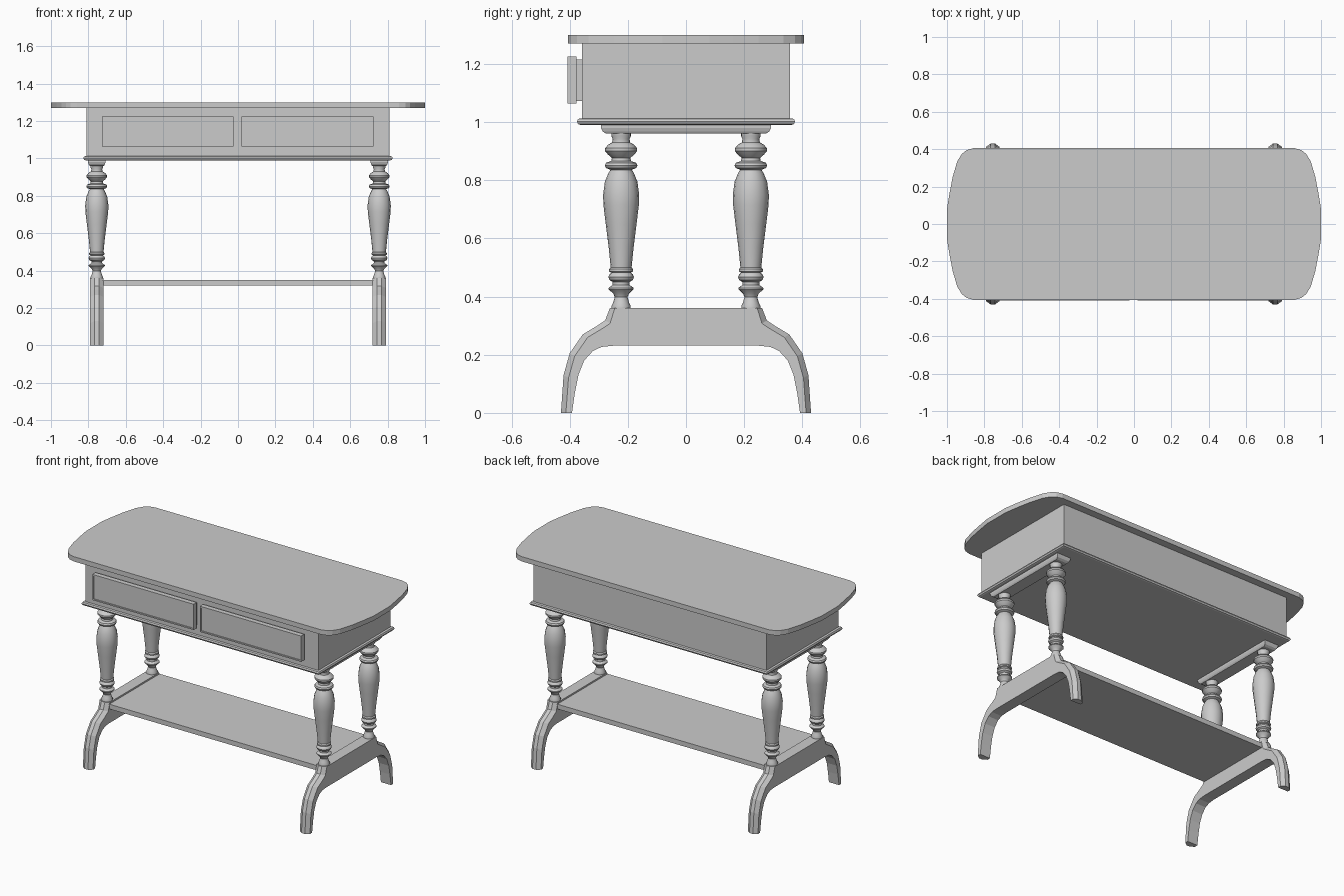
import bpy, bmesh, math

if "Cube" in bpy.data.objects:
    bpy.data.objects.remove(bpy.data.objects["Cube"])

grey = bpy.data.materials.new("plain grey")
grey.diffuse_color = (0.6, 0.6, 0.6, 1)
grey.use_nodes = True
grey.node_tree.nodes["Principled BSDF"].inputs["Base Color"].default_value = grey.diffuse_color


def finish(name, bm, smooth=False):
    bmesh.ops.recalc_face_normals(bm, faces=bm.faces)
    me = bpy.data.meshes.new(name)
    bm.to_mesh(me)
    bm.free()
    me.materials.append(grey)
    ob = bpy.data.objects.new(name, me)
    bpy.context.collection.objects.link(ob)
    if smooth:
        bpy.ops.object.select_all(action='DESELECT')
        ob.select_set(True)
        bpy.context.view_layer.objects.active = ob
        bpy.ops.object.shade_smooth_by_angle(angle=math.radians(35))
    return ob


def loft(name, rings, smooth=False):
    """Join equal-length closed rings of points and cap both ends."""
    bm = bmesh.new()
    rows = [[bm.verts.new(p) for p in r] for r in rings]
    n = len(rows[0])
    for a, b in zip(rows, rows[1:]):
        for i in range(n):
            j = (i + 1) % n
            bm.faces.new((a[i], a[j], b[j], b[i]))
    bm.faces.new(rows[0])
    bm.faces.new(rows[-1])
    return finish(name, bm, smooth)


def rect(cx, hx, hy, z):
    return [(cx + sx * hx, sy * hy, z) for sx, sy in ((-1, -1), (1, -1), (1, 1), (-1, 1))]


def panel(x0, x1, z0, z1, y):
    return [(x0, y, z0), (x1, y, z0), (x1, y, z1), (x0, y, z1)]


# Table top with bowed ends
q = [(1.0, 0.08), (0.987, 0.16), (0.97, 0.25), (0.945, 0.335), (0.92, 0.375), (0.895, 0.395), (0.86, 0.405)]
outline = q + [(-x, y) for x, y in q[::-1]] + [(-x, -y) for x, y in q] + [(x, -y) for x, y in q[::-1]]
loft("table_top", [[(x, y, z) for x, y in outline] for z in (1.27, 1.30)])

# Apron box and its rounded bottom moulding
loft("apron_box", [rect(0, 0.81, 0.358, z) for z in (1.005, 1.27)])
loft("apron_moulding", [rect(0, 0.81 + d, 0.358 + d, z) for d, z in
                        ((0.005, 0.99), (0.013, 0.993), (0.017, 1.002), (0.013, 1.011), (0.0, 1.013))])

# Two protruding drawers: stepped neck, front slab and thin raised frame
for name, x0, x1 in (("left_drawer", -0.728, -0.024), ("right_drawer", 0.02, 0.725)):
    steps = ((0.01, -0.35), (0.01, -0.377), (0, -0.377), (0, -0.408), (0.008, -0.408), (0.008, -0.402))
    loft(name, [panel(x0 + d, x1 - d, 1.063 + d, 1.225 - d, y) for d, y in steps])

# Turned leg profile (radius, height)
turning = [(0.033, 0.36), (0.033, 0.367), (0.027, 0.38), (0.022, 0.398), (0.027, 0.41), (0.043, 0.425),
           (0.043, 0.43), (0.029, 0.44), (0.029, 0.45), (0.04, 0.457), (0.044, 0.467), (0.04, 0.477),
           (0.033, 0.482), (0.041, 0.486), (0.041, 0.494), (0.036, 0.5), (0.043, 0.57), (0.053, 0.65),
           (0.061, 0.715), (0.062, 0.75), (0.056, 0.795), (0.045, 0.822), (0.037, 0.836), (0.052, 0.842),
           (0.056, 0.851), (0.052, 0.86), (0.034, 0.866), (0.032, 0.877), (0.045, 0.888), (0.055, 0.9),
           (0.055, 0.91), (0.045, 0.922), (0.031, 0.93), (0.029, 0.942), (0.034, 0.953), (0.034, 0.962)]
SEG = 16

# Trestle outline for one half: outer curve going down, inner curve coming back up
outer = [(0.262, 0.36), (0.278, 0.318), (0.305, 0.3), (0.355, 0.27), (0.4, 0.205), (0.421, 0.13), (0.43, 0)]
inner = [(0.392, 0), (0.382, 0.07), (0.37, 0.13), (0.35, 0.18), (0.32, 0.213), (0.29, 0.227), (0.25, 0.231)]


def trestle_ring(x, d):
    half = [(y - d, max(z - d * 0.6, 0) if 0 < i else z) for i, (y, z) in enumerate(outer)] + inner
    return [(x, y, z) for y, z in half] + [(x, -y, z) for y, z in half[::-1]]


for sx, side in ((-1, "left"), (1, "right")):
    cx = sx * 0.755
    # Bearer under the apron
    loft(side + "_bearer", [rect(cx, 0.038, 0.275, 0.96), rect(cx, 0.043, 0.287, 0.968),
                            rect(cx, 0.047, 0.292, 0.98), rect(cx, 0.047, 0.292, 0.992)])
    # Turned legs
    for sy, end in ((-1, "front"), (1, "back")):
        loft(f"{end}_{side}_leg",
             [[(cx + r * math.cos(2 * math.pi * k / SEG), sy * 0.223 + r * math.sin(2 * math.pi * k / SEG), z)
               for k in range(SEG)] for r, z in turning], smooth=True)
    # Arched foot with chamfered outer edges
    loft(side + "_trestle_foot", [trestle_ring(cx + dx, d) for dx, d in
                                  ((-0.035, 0.017), (-0.012, 0), (0.012, 0), (0.035, 0.017))])

# Lower shelf
loft("lower_shelf", [rect(0, 0.725, 0.25, z) for z in (0.32, 0.35)])
